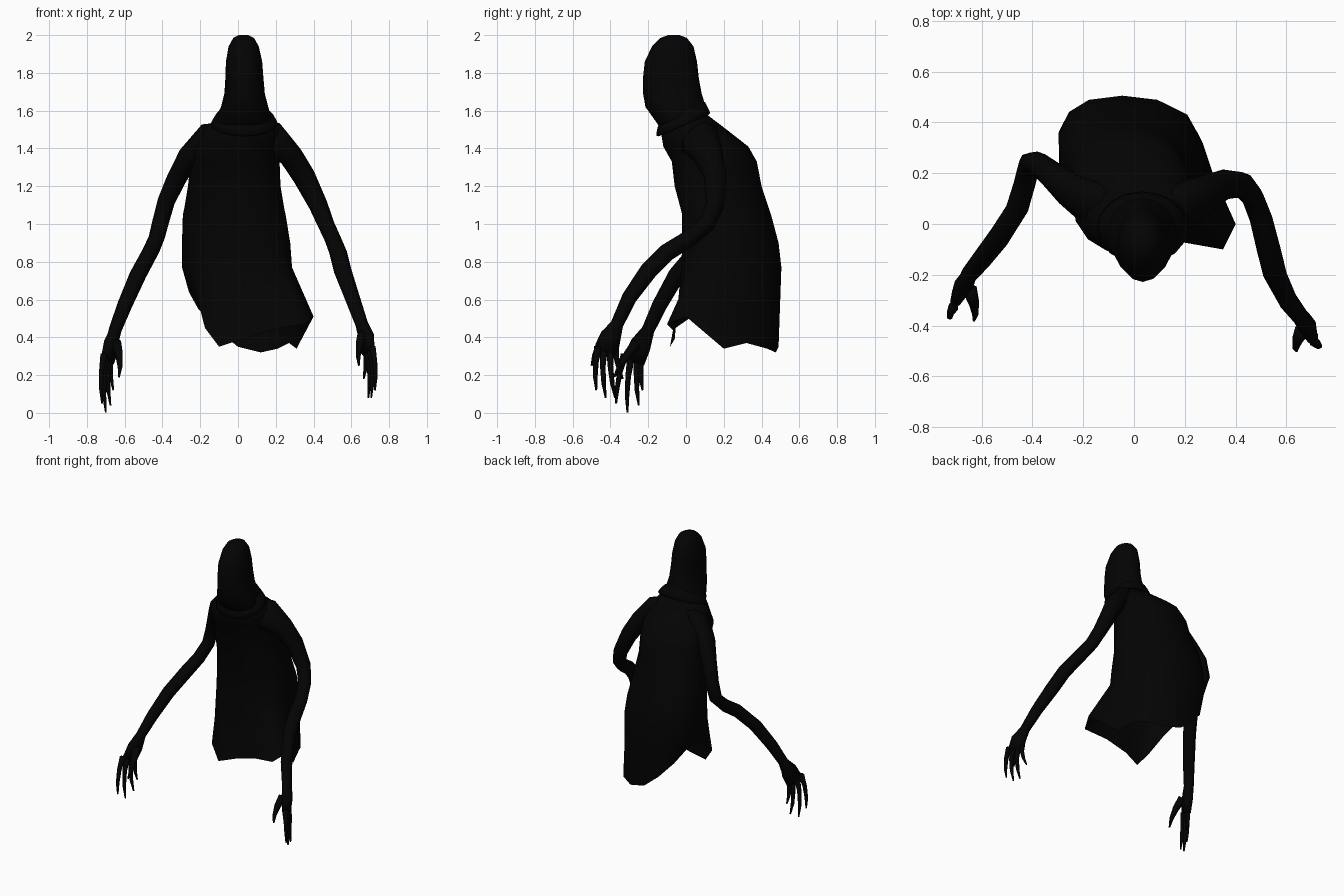
import bpy, bmesh, math
from mathutils import Vector

BLACK = bpy.data.materials.new("black_cloth")
BLACK.diffuse_color = (0.001, 0.001, 0.001, 1)


def skin(name, rings, cap_start=True, cap_end=True):
    """Join equal-length rings of points into one smooth surface."""
    bm = bmesh.new()
    vr = [[bm.verts.new(p) for p in r] for r in rings]
    n = len(vr[0])
    for a, b in zip(vr, vr[1:]):
        for i in range(n):
            j = (i + 1) % n
            bm.faces.new((a[i], a[j], b[j], b[i]))
    if cap_start:
        bm.faces.new(vr[0])
    if cap_end:
        bm.faces.new(vr[-1])
    bmesh.ops.recalc_face_normals(bm, faces=bm.faces)
    me = bpy.data.meshes.new(name)
    bm.to_mesh(me)
    bm.free()
    me.materials.append(BLACK)
    for p in me.polygons:
        p.use_smooth = True
    ob = bpy.data.objects.new(name, me)
    bpy.context.collection.objects.link(ob)
    return ob


def oval(cx, cy, z, rx, ry, power=1.0, shear=0.0, tilt=0.0, n=16):
    """Horizontal ring; power below 1 is boxier, shear swings the back to the left."""
    pts = []
    for i in range(n):
        a = 2 * math.pi * i / n
        c = math.copysign(abs(math.cos(a)) ** power, math.cos(a))
        s = math.copysign(abs(math.sin(a)) ** power, math.sin(a))
        y = cy + ry * s
        pts.append((cx + rx * (c - shear * s), y, z + tilt * y))
    return pts


def tube(name, path, n=8, twist=0.0):
    """Limb along points (x, y, z, radius[, sideways radius]); flat end rings are twisted."""
    P = [Vector(p[:3]) for p in path]
    rings = []
    for i, p in enumerate(path):
        d = (P[min(i + 1, len(P) - 1)] - P[max(i - 1, 0)]).normalized()
        u = d.cross(Vector((1, 0, 0))).normalized()
        v = d.cross(u)
        if i > len(path) / 2 and len(p) > 4:
            c, s = math.cos(twist), math.sin(twist)
            u, v = u * c + v * s, v * c - u * s
        rings.append([P[i] + u * p[3] * math.cos(2 * math.pi * k / n)
                      + v * p[-1] * math.sin(2 * math.pi * k / n) for k in range(n)])
    return skin(name, rings)


# Robe: oval rings down to a ragged, uneven hem, open below
robe = [oval(*r) for r in [
    (.03, 0, 1.58, .13, .11), (.02, .04, 1.5, .2, .175), (-.01, .105, 1.41, .235, .225, .9),
    (-.015, .15, 1.33, .235, .225, .9, .05), (-.02, .17, 1.2, .245, .23, .9, .1),
    (-.02, .215, 1.05, .27, .235, .9, .18), (-.01, .235, .9, .285, .255, .85, .16),
    (-.005, .24, .77, .29, .265, .8, .14)]]
hem = [(.31, .2, .34), (.27, .32, .37), (.21, .43, .34), (.12, .475, .32),
       (.0, .49, .35), (-.11, .48, .44), (-.21, .44, .55), (-.26, .36, .64),
       (-.25, .24, .65), (-.2, .09, .55), (-.175, -.055, .45), (-.1, -.085, .35),
       (.02, -.06, .39), (.18, -.07, .44), (.35, -.1, .47), (.4, 0, .51)]
mid = [tuple((a + b) / 2 for a, b in zip(p, q)) for p, q in zip(robe[-1], hem)]
skin("robe", robe + [mid, hem], cap_end=False)

# Hood covering the head
skin("hood", [oval(*r) for r in [
    (.03, -.065, 2.0, .025, .03), (.03, -.065, 1.985, .055, .07), (.03, -.07, 1.94, .08, .11),
    (.032, -.08, 1.86, .096, .138), (.034, -.08, 1.77, .101, .148),
    (.035, -.072, 1.69, .107, .155), (.035, -.055, 1.62, .125, .16),
    (.03, -.03, 1.55, .15, .135), (.03, -.02, 1.5, .14, .11)]])

# Draped collar, higher at the back
skin("collar", [oval(*r, tilt=.42) for r in [
    (.032, -.02, 1.605, .13, .12), (.034, -.018, 1.565, .165, .135),
    (.034, -.015, 1.535, .18, .143), (.034, -.015, 1.525, .165, .13)]], False, False)

# Arms: broad shoulders buried in the robe, flattened palms at the end
arms = {
    "right": [(.1, .05, 1.46, .1, .06), (.19, .07, 1.45, .11, .08), (.28, .12, 1.36, .08, .065),
              (.35, .155, 1.25, .06), (.425, .155, 1.1, .05), (.465, .11, 1.0, .045),
              (.5, .02, .925, .045), (.53, -.1, .85, .047), (.555, -.2, .75, .047),
              (.605, -.3, .61, .04), (.655, -.365, .47, .034), (.68, -.4, .4, .06, .038),
              (.69, -.42, .32, .064, .028)],
    "left": [(-.06, .05, 1.46, .1, .06), (-.16, .08, 1.44, .11, .08), (-.26, .14, 1.36, .075, .06),
             (-.33, .2, 1.23, .052), (-.38, .24, 1.12, .046), (-.41, .24, 1.01, .044),
             (-.43, .16, .93, .043), (-.46, .06, .86, .045), (-.53, -.05, .73, .045),
             (-.6, -.14, .57, .04), (-.65, -.2, .44, .034), (-.67, -.24, .36, .06, .038),
             (-.69, -.275, .28, .064, .028)]}
for side, path in arms.items():
    tube(side + "_arm", path, twist=-.35 if side == "right" else .35)

# Long clawed fingers: (start, tip), the thumb last
fingers = {
    "right": [((.71, -.465, .35), (.725, -.475, .12)), ((.7, -.435, .34), (.705, -.425, .08)),
              ((.685, -.4, .34), (.69, -.375, .08)), ((.67, -.375, .36), (.665, -.335, .18)),
              ((.66, -.42, .42), (.64, -.5, .25))],
    "left": [((-.71, -.325, .31), (-.72, -.37, .05)), ((-.7, -.29, .3), (-.7, -.31, .003)),
             ((-.685, -.255, .3), (-.675, -.25, .04)), ((-.67, -.23, .32), (-.66, -.23, .12)),
             ((-.645, -.26, .37), (-.63, -.38, .19))]}
for side, pairs in fingers.items():
    out = 1 if side == "right" else -1
    for k, (a, b) in enumerate(pairs):
        a, b = Vector(a), Vector(b)
        thumb = k == 4
        bow = Vector((-.012 * out if thumb else .01 * out, -.01, 0))
        pts = [a.lerp(b, t) + bow * math.sin(math.pi * t) for t in (0, .35, .7, 1)]
        radii = (.03, .022, .014, .005) if thumb else (.021, .015, .012, .005)
        tube(f"{side}_finger_{k + 1}", [(*p, r) for p, r in zip(pts, radii)], 6)
